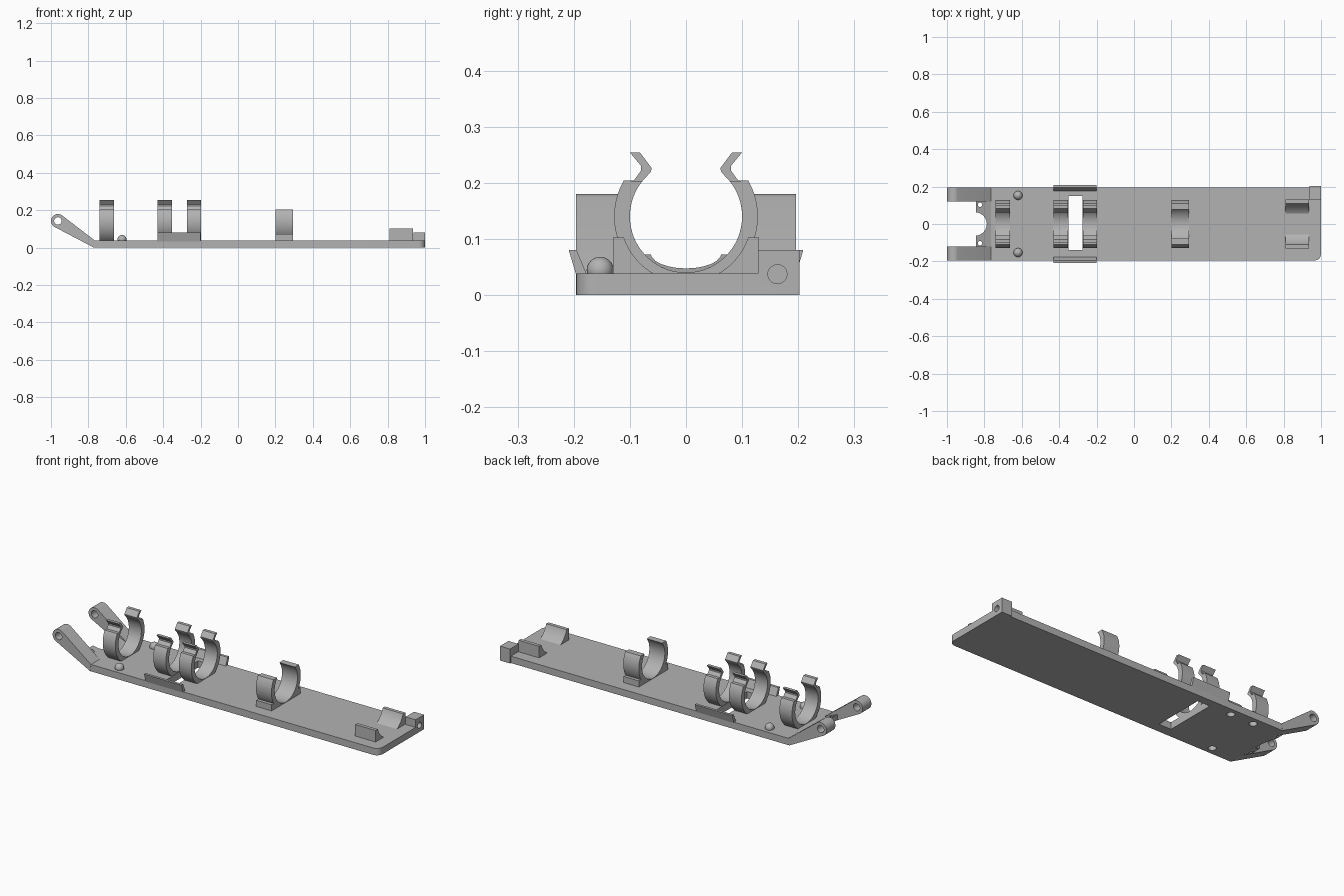
import bpy, bmesh
from math import sin, cos, radians, asin, degrees
from mathutils import Vector

cube = bpy.data.objects.get("Cube")
if cube:
    bpy.data.objects.remove(cube, do_unlink=True)

grey = bpy.data.materials.new("light grey plastic")
grey.use_nodes = True
colour = (0.45, 0.45, 0.45, 1)
grey.diffuse_color = colour
grey.node_tree.nodes["Principled BSDF"].inputs["Base Color"].default_value = colour

CZ = 0.14      # height of the tube axis held by the clips
TOP = 0.038    # top of the base plate


def arc(cx, cy, r, a, b, n=24):
    """Points on a circle from angle a to angle b in degrees."""
    steps = [radians(a + (b - a) * i / n) for i in range(n + 1)]
    return [(cx + r * cos(t), cy + r * sin(t)) for t in steps]


def prism(name, pts, axis, lo, hi):
    """Extrude a flat outline along an axis; the outline uses the other two axes in order."""
    def place(p, d):
        v = list(p)
        v.insert("xyz".index(axis), d)
        return Vector(v)
    bm = bmesh.new()
    face = bm.faces.new([bm.verts.new(place(p, lo)) for p in pts])
    new = bmesh.ops.extrude_face_region(bm, geom=[face])["geom"]
    shift = place((0, 0), hi - lo)
    bmesh.ops.translate(bm, vec=shift, verts=[g for g in new if isinstance(g, bmesh.types.BMVert)])
    bmesh.ops.recalc_face_normals(bm, faces=bm.faces)
    return finish(name, bm)


def finish(name, bm):
    mesh = bpy.data.meshes.new(name)
    bm.to_mesh(mesh)
    bm.free()
    mesh.materials.append(grey)
    ob = bpy.data.objects.new(name, mesh)
    bpy.context.collection.objects.link(ob)
    return ob


def activate(ob):
    bpy.ops.object.select_all(action='DESELECT')
    ob.select_set(True)
    bpy.context.view_layer.objects.active = ob


def cut(ob, *cutters):
    activate(ob)
    for c in cutters:
        m = ob.modifiers.new("cut", 'BOOLEAN')
        m.operation, m.solver, m.object = 'DIFFERENCE', 'EXACT', c
        bpy.ops.object.modifier_apply(modifier=m.name)
        bpy.data.objects.remove(c, do_unlink=True)


def drill(cx, cy, r, axis, lo, hi):
    ob = prism("drill", arc(cx, cy, r, 0, 345, 23), axis, lo, hi)
    ob.hide_render = True
    return ob


def rect(x0, x1, y0, y1):
    return [(x0, y0), (x1, y0), (x1, y1), (x0, y1)]


# Base plate with one rounded corner, a slot and blind holes underneath
outline = [(-0.77, -0.195)] + arc(0.965, -0.16, 0.035, -90, 0, 8) + [(1, 0.195), (-0.77, 0.195)]
plate = prism("base_plate", outline, 'z', 0, TOP)
cut(plate,
    prism("slot_cutter", rect(-0.35, -0.275, -0.14, 0.15), 'z', -0.1, 0.1),
    drill(0.163, 0.037, 0.017, 'x', 0.95, 1.1),
    *[drill(x, y, 0.02, 'z', -0.1, 0.025) for x, y in ((-0.62, 0.153), (-0.62, -0.153), (-0.48, 0.153))])

# Sloping end tab with a round notch and two small holes
tab = prism("end_tab", [(-0.77, 0), (-0.845, 0.042), (-0.845, 0.072), (-0.765, TOP)], 'y', -0.12, 0.12)
cut(tab, drill(-0.85, 0, 0.063, 'z', -0.1, 0.2),
    *[drill(-0.823, s * 0.103, 0.012, 'z', -0.1, 0.2) for s in (-1, 1)])

# Raised arms with a pivot eye, and locating bumps
for side, s in (("left", 1), ("right", -1)):
    name = "back" if s > 0 else "front"
    profile = [(-0.77, 0), (-0.765, TOP)] + arc(-0.963, 0.143, 0.037, 56, 239, 20)
    arm = prism(name + "_arm", profile, 'y', *sorted((s * 0.119, s * 0.196)))
    cut(arm, drill(-0.963, 0.143, 0.02, 'y', -0.3, 0.3))

    bm = bmesh.new()
    bmesh.ops.create_uvsphere(bm, u_segments=24, v_segments=16, radius=0.024)
    bmesh.ops.bisect_plane(bm, geom=bm.verts[:] + bm.edges[:] + bm.faces[:], plane_co=(0, 0, -0.012),
                           plane_no=(0, 0, -1), clear_outer=True)
    bmesh.ops.holes_fill(bm, edges=bm.edges[:])
    bmesh.ops.translate(bm, vec=(-0.62, s * 0.153, 0.044), verts=bm.verts)
    finish(name + "_bump", bm)

    # Flared side rail
    rail = [(s * y, z) for y, z in ((0.194, 0.03), (0.2, 0.05), (0.209, 0.08), (0.195, 0.08), (0.174, 0.03))]
    prism(name + "_rail", rail, 'x', -0.43, -0.2)

    # Low tube cradle at the far end
    r = 0.117
    inner = arc(0, CZ, r, degrees(asin((0.03 - CZ) / r)), degrees(asin((0.102 - CZ) / r)), 12)
    cradle = [(s * y, z) for y, z in inner + [(0.13, 0.102), (0.13, 0.03)]]
    prism(name + "_cradle", cradle, 'x', 0.81, 0.935)


# Snap clips
def clip(name, lo, hi, lipped):
    if lipped:
        half = arc(0, CZ, 0.1, -90, 45, 36)
        half += [(0.063, 0.219), (0.061, 0.226), (0.082, 0.254), (0.1, 0.254), (0.08, 0.23),
                 (0.08, 0.222), (0.093, 0.204)]
    else:
        half = arc(0, CZ, 0.1, -90, 39, 36)
    half += arc(0, CZ, 0.128, 30, degrees(asin((0.03 - CZ) / 0.128)), 30) + [(0, 0.03)]
    full = half + [(-y, z) for y, z in reversed(half[1:-1])]
    prism(name, full, 'x', lo, hi)


clip("end_clip", -0.74, -0.663, True)
clip("slot_clip_a", -0.43, -0.353, True)
clip("slot_clip_b", -0.273, -0.197, True)
clip("middle_clip", 0.2, 0.295, False)
for s in (-1, 1):
    foot = [(s * y, z) for y, z in ((0.075, 0.03), (0.127, 0.03), (0.127, 0.072), (0.1, 0.072))]
    prism("middle_clip_foot", foot, 'x', 0.2, 0.295)

# Drilled corner block
block = prism("corner_block", rect(0.128, 0.202, 0, 0.08), 'x', 0.938, 1)
cut(block, drill(0.163, 0.037, 0.017, 'x', 0.95, 1.1))

# Smooth curved faces, keep edges sharp
for ob in bpy.context.scene.objects:
    if ob.type == 'MESH' and ob.data.materials and ob.data.materials[0] == grey:
        activate(ob)
        bpy.ops.object.shade_smooth_by_angle(angle=radians(30))
